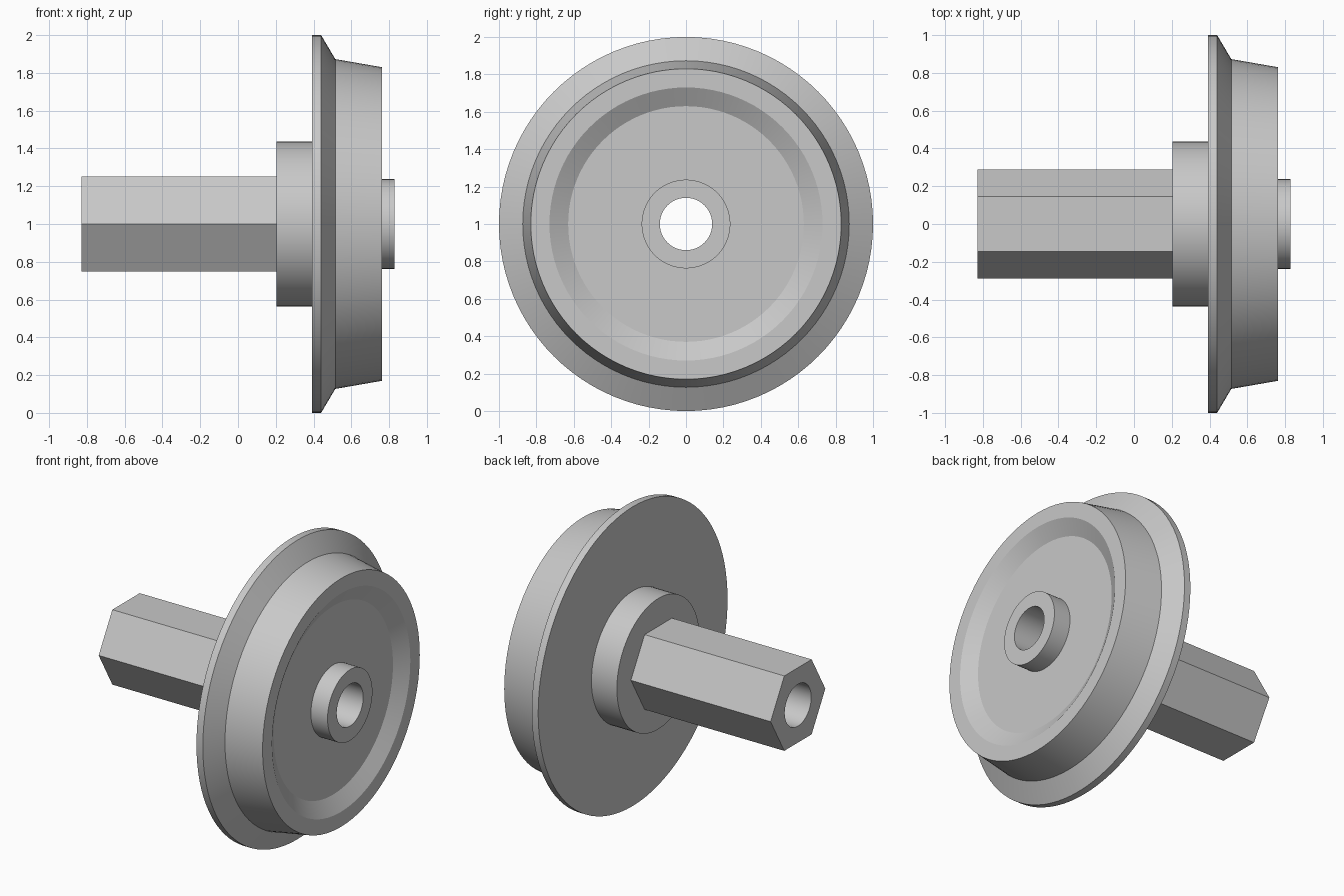
import bpy
import bmesh
import math

cube = bpy.data.objects.get("Cube")
if cube:
    bpy.data.objects.remove(cube, do_unlink=True)

SEGMENTS = 96
BORE = 0.14
CENTRE_Z = 1.0

steel = bpy.data.materials.new("light_grey_steel")
steel.use_nodes = True
steel.diffuse_color = (0.58, 0.58, 0.58, 1)
steel.node_tree.nodes["Principled BSDF"].inputs["Base Color"].default_value = steel.diffuse_color


def ring(bm, x, radius, count):
    """Vertices of a regular polygon around the x axis."""
    angles = [math.tau * i / count for i in range(count)]
    return [bm.verts.new((x, radius * math.cos(a), CENTRE_Z + radius * math.sin(a)))
            for a in angles]


def join(bm, a, b):
    """Skin two rings of equal count with quads."""
    n = len(a)
    for i in range(n):
        j = (i + 1) % n
        bm.faces.new((a[i], a[j], b[j], b[i]))


def finish(bm, name):
    bmesh.ops.recalc_face_normals(bm, faces=bm.faces)
    mesh = bpy.data.meshes.new(name)
    bm.to_mesh(mesh)
    bm.free()
    mesh.materials.append(steel)
    obj = bpy.data.objects.new(name, mesh)
    bpy.context.collection.objects.link(obj)
    bpy.ops.object.select_all(action='DESELECT')
    obj.select_set(True)
    bpy.context.view_layer.objects.active = obj
    bpy.ops.object.shade_smooth_by_angle(angle=math.radians(25))
    return obj


# Flanged wheel: hub, flange, tapered tread, dished face, boss and bore
profile = [
    (0.205, BORE), (0.205, 0.437),      # rear hub
    (0.393, 0.437), (0.393, 1.0),       # back of flange
    (0.44, 1.0), (0.515, 0.873),        # flange slope
    (0.763, 0.83), (0.763, 0.73),       # tread and rim
    (0.705, 0.63), (0.705, 0.237),      # dished face
    (0.828, 0.237), (0.828, BORE),      # boss
]
bm = bmesh.new()
rings = [ring(bm, x, r, SEGMENTS) for x, r in profile]
for k, current in enumerate(rings):
    join(bm, current, rings[(k + 1) % len(rings)])
finish(bm, "flanged_wheel")

# Hexagonal axle with a round bore
bm = bmesh.new()
step = SEGMENTS // 6
ends = []
for x in (-0.828, 0.205):
    outer = ring(bm, x, 0.289, 6)
    inner = ring(bm, x, BORE, SEGMENTS)
    for i in range(6):
        arc = [inner[(i * step + k) % SEGMENTS] for k in range(step + 1)]
        bm.faces.new([outer[i], outer[(i + 1) % 6]] + arc[::-1])
    ends.append((outer, inner))
join(bm, ends[0][0], ends[1][0])
join(bm, ends[0][1], ends[1][1])
finish(bm, "hex_axle")
